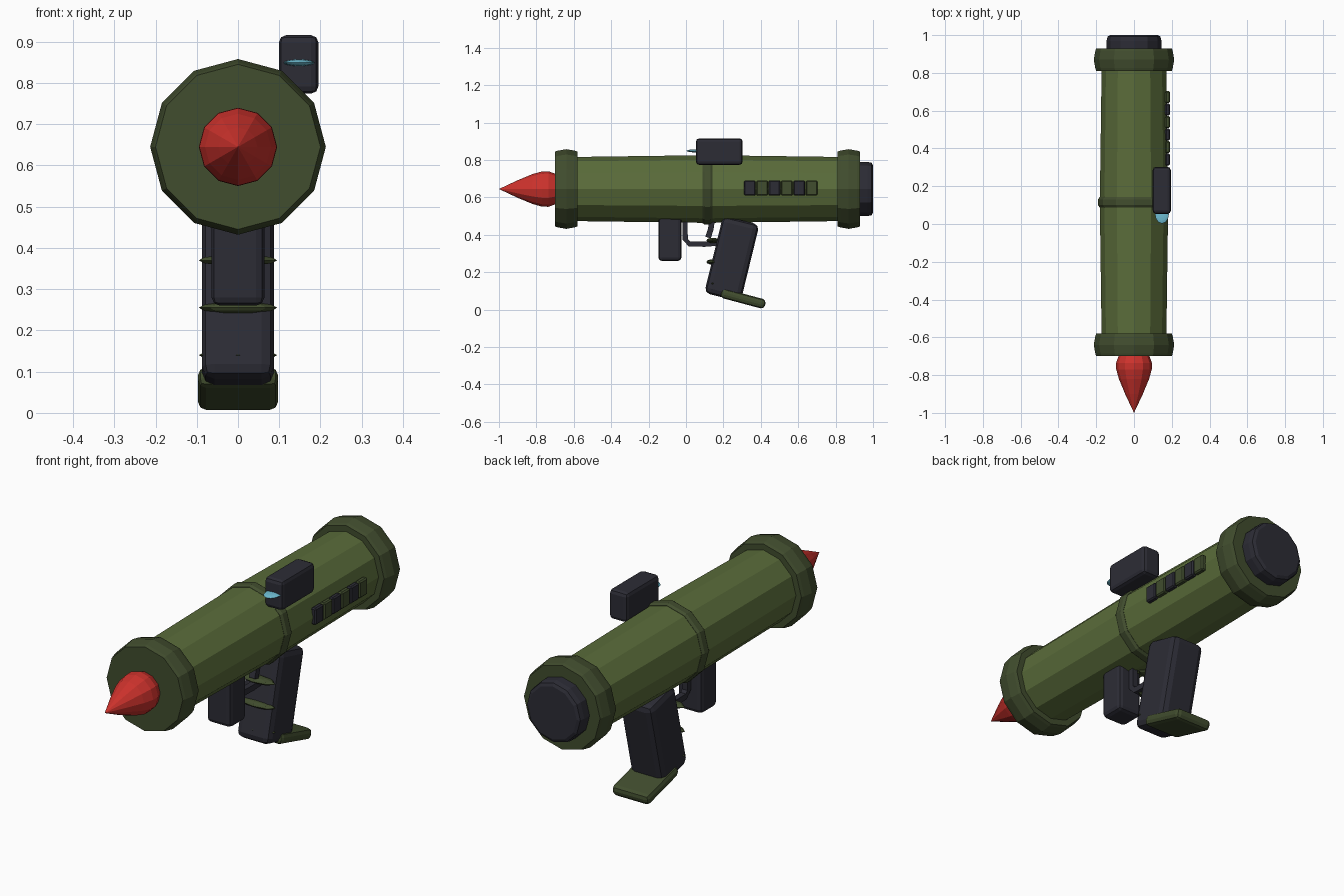
import bpy, bmesh, math
from mathutils import Matrix, Vector

if "Cube" in bpy.data.objects:
    bpy.data.objects.remove(bpy.data.objects["Cube"])

AXIS_Z = 0.645


def material(name, rgb):
    m = bpy.data.materials.new(name)
    lin = [((c / 255 + 0.055) / 1.055) ** 2.4 for c in rgb]
    m.diffuse_color = (*lin, 1)
    m.use_nodes = True
    m.node_tree.nodes["Principled BSDF"].inputs["Base Color"].default_value = m.diffuse_color
    return m


OLIVE = material("olive", (90, 108, 58))
DARK_OLIVE = material("dark olive", (65, 77, 46))
BLACK = material("charcoal", (44, 44, 53))
RED = material("red", (205, 50, 44))
BLUE = material("lens blue", (112, 192, 214))


def finish(name, bm, mat):
    bmesh.ops.recalc_face_normals(bm, faces=bm.faces)
    me = bpy.data.meshes.new(name)
    bm.to_mesh(me)
    bm.free()
    me.materials.append(mat)
    ob = bpy.data.objects.new(name, me)
    bpy.context.collection.objects.link(ob)
    return ob


def lathe(name, profile, mat, sides=12):
    """Flat-faced solid of revolution about the tube axis; profile is (y, radius)."""
    bm = bmesh.new()
    rings = []
    for y, r in profile:
        if r == 0:
            rings.append([bm.verts.new((0, y, AXIS_Z))] * sides)
        else:
            rings.append([bm.verts.new((r * math.sin(2 * math.pi * i / sides), y,
                                        AXIS_Z + r * math.cos(2 * math.pi * i / sides)))
                          for i in range(sides)])
    for a, b in zip(rings, rings[1:]):
        for i in range(sides):
            j = (i + 1) % sides
            bm.faces.new(list(dict.fromkeys((a[i], a[j], b[j], b[i]))))
    for ring in (rings[0], rings[-1]):
        if len(set(ring)) > 2:
            bm.faces.new(ring)
    return finish(name, bm, mat)


def block(name, centre, size, mat, bevel, tilt=0.0, segments=2):
    """Bevelled box, tilted about x by tilt degrees."""
    bm = bmesh.new()
    bmesh.ops.create_cube(bm, size=1)
    bmesh.ops.scale(bm, vec=size, verts=bm.verts)
    bmesh.ops.bevel(bm, geom=bm.edges[:], offset=bevel, segments=segments,
                    profile=0.5, affect='EDGES')
    bm.transform(Matrix.Translation(centre) @ Matrix.Rotation(math.radians(tilt), 4, 'X'))
    return finish(name, bm, mat)


def blob(name, centre, radii, mat, u=12, v=8):
    bm = bmesh.new()
    bmesh.ops.create_uvsphere(bm, u_segments=u, v_segments=v, radius=1)
    bm.transform(Matrix.Translation(centre) @ Matrix.Diagonal((*radii, 1)))
    return finish(name, bm, mat)


def rod(name, points, width, mat):
    """Square rod swept through (y, z) points in the x = 0 plane."""
    bm = bmesh.new()
    pts = [Vector(p) for p in points]
    rings = []
    for i, p in enumerate(pts):
        d = (pts[min(i + 1, len(pts) - 1)] - pts[max(i - 1, 0)]).normalized()
        n = Vector((-d.y, d.x)) * width / 2
        rings.append([bm.verts.new((sx * width / 2, p.x + s * n.x, p.y + s * n.y))
                      for sx, s in ((-1, -1), (1, -1), (1, 1), (-1, 1))])
    for a, b in zip(rings, rings[1:]):
        for i in range(4):
            j = (i + 1) % 4
            bm.faces.new((a[i], a[j], b[j], b[i]))
    bm.faces.new(rings[0])
    bm.faces.new(rings[-1])
    return finish(name, bm, mat)


# Launch tube, collars, centre band, rear cap and warhead
lathe("tube", [(-0.62, 0.171), (0.11, 0.181), (0.85, 0.171)], OLIVE)
for name, y in (("front_collar", -0.64), ("rear_collar", 0.87)):
    lathe(name, [(y - 0.06, 0.2), (y - 0.045, 0.205), (y, 0.213),
                 (y + 0.045, 0.205), (y + 0.06, 0.2)], DARK_OLIVE)
lathe("centre_band", [(0.088, 0.182), (0.1, 0.19), (0.13, 0.19), (0.142, 0.182)], DARK_OLIVE)
lathe("rear_cap", [(0.9, 0.145), (0.97, 0.145), (0.993, 0.14), (1.0, 0.126)], BLACK)
lathe("warhead", [(-1.0, 0), (-0.9, 0.047), (-0.82, 0.08), (-0.77, 0.094),
                  (-0.735, 0.095), (-0.69, 0.078)], RED)

# Side sight with its lens
block("sight", (0.147, 0.178, 0.845), (0.096, 0.25, 0.142), BLACK, 0.018)
blob("sight_lens", (0.148, 0.052, 0.849), (0.037, 0.05, 0.008), BLUE)

# Row of alternating plates on the right side
for i in range(6):
    block(f"side_plate_{i + 1}", (0.178, 0.341 + i * 0.0662, 0.65), (0.026, 0.062, 0.08),
          (BLACK, DARK_OLIVE)[i % 2], 0.006, segments=1)

# Grips and foot
block("fore_grip", (0, -0.086, 0.38), (0.128, 0.124, 0.24), BLACK, 0.02)
block("rear_grip", (0, 0.245, 0.272), (0.174, 0.2, 0.424), BLACK, 0.03, -13.7)
block("grip_foot", (0, 0.305, 0.059), (0.194, 0.245, 0.052), DARK_OLIVE, 0.02, -15)

# Finger ridges across the grip
for i, z in enumerate((0.37, 0.255, 0.14)):
    blob(f"grip_ridge_{i + 1}", (0, 0.143, z), (0.095, 0.034, 0.014), DARK_OLIVE, 8, 6)

# Trigger and guard
rod("trigger_guard", [(-0.006, 0.48), (-0.004, 0.375), (0.018, 0.352),
                      (0.1, 0.35), (0.17, 0.356)], 0.028, BLACK)
rod("trigger", [(0.14, 0.48), (0.132, 0.43), (0.118, 0.385)], 0.03, BLACK)
